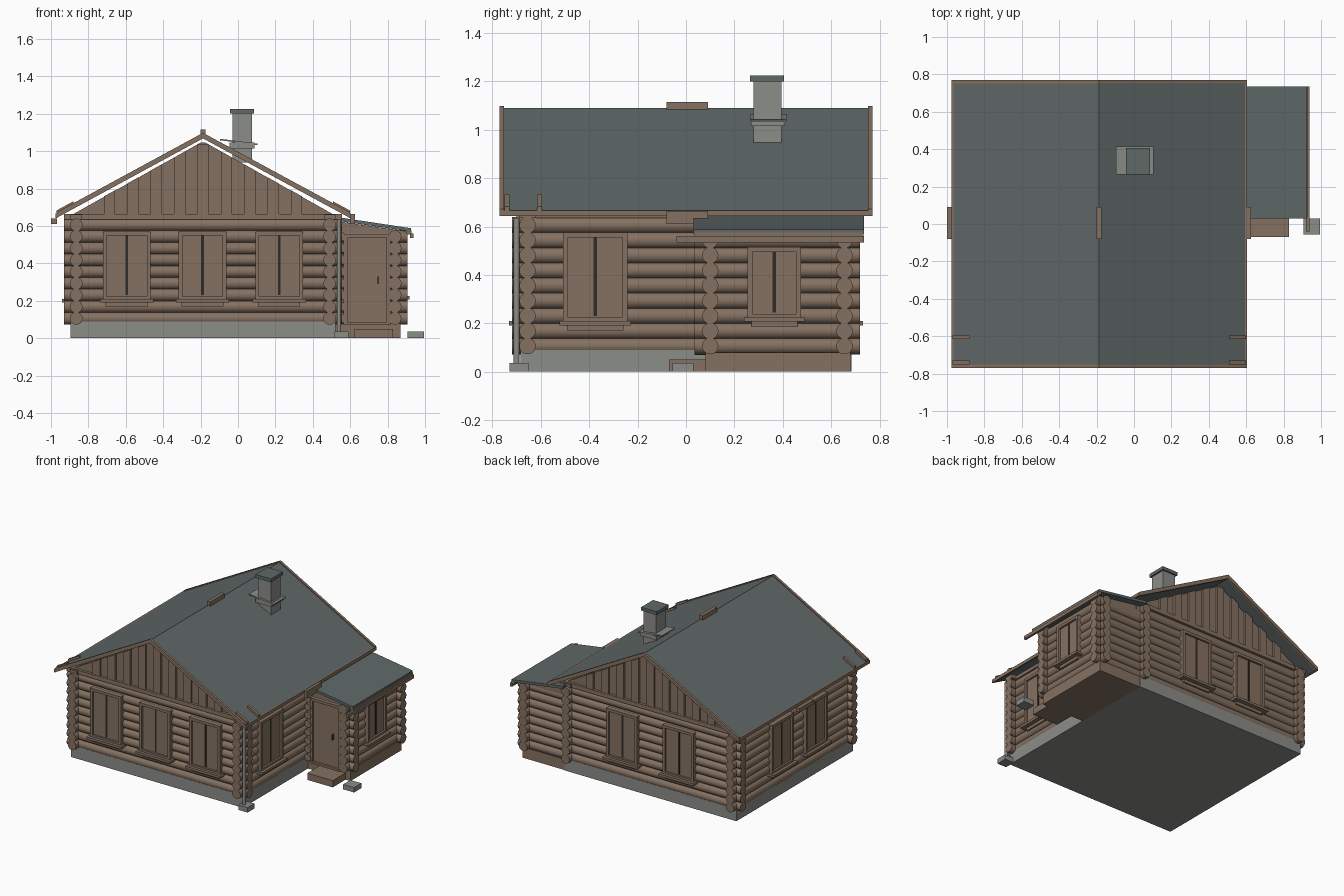
import bpy, bmesh
from mathutils import Vector, Matrix

cube = bpy.data.objects.get("Cube")
if cube:
    bpy.data.objects.remove(cube, do_unlink=True)


def material(name, rgb):
    m = bpy.data.materials.new(name)
    m.use_nodes = True
    m.diffuse_color = (*rgb, 1)
    m.node_tree.nodes["Principled BSDF"].inputs["Base Color"].default_value = (*rgb, 1)
    return m


WOOD = material("brown wood", (.235, .166, .12))
STONE = material("grey stone", (.26, .268, .248))
ROOF = material("slate roofing", (.118, .14, .14))
DARK = material("dark gap", (.03, .024, .02))
METAL = material("handle metal", (.05, .07, .06))


def finish(name, bm, mat, smooth=False):
    bmesh.ops.recalc_face_normals(bm, faces=bm.faces)
    mesh = bpy.data.meshes.new(name)
    bm.to_mesh(mesh)
    bm.free()
    mesh.materials.append(mat)
    ob = bpy.data.objects.new(name, mesh)
    bpy.context.collection.objects.link(ob)
    if smooth:
        bpy.ops.object.select_all(action='DESELECT')
        ob.select_set(True)
        bpy.context.view_layer.objects.active = ob
        bpy.ops.object.shade_smooth_by_angle(angle=.7)
    return ob


def boxes(name, mat, *spans):
    """Each span is x0, x1, y0, y1, z0, z1."""
    bm = bmesh.new()
    for x0, x1, y0, y1, z0, z1 in spans:
        size = Matrix.Diagonal((x1 - x0, y1 - y0, z1 - z0, 1))
        mid = Matrix.Translation(((x0 + x1) / 2, (y0 + y1) / 2, (z0 + z1) / 2))
        bmesh.ops.create_cube(bm, size=1, matrix=mid @ size)
    return finish(name, bm, mat)


def prisms(name, mat, profiles, y0, y1):
    """Extrude x-z outlines along y."""
    bm = bmesh.new()
    for pts in profiles:
        f = bm.faces.new([bm.verts.new((x, y0, z)) for x, z in pts])
        ext = bmesh.ops.extrude_face_region(bm, geom=[f])["geom"]
        verts = [v for v in ext if isinstance(v, bmesh.types.BMVert)]
        bmesh.ops.translate(bm, verts=verts, vec=(0, y1 - y0, 0))
    return finish(name, bm, mat)


STEP, FIRST, R = .0625, .106, .034


def logs(name, axis, pos, a, b, rows, r=R):
    """Stack of round logs along an axis, at the wall position pos."""
    bm = bmesh.new()
    turn = Vector((0, 0, 1)).rotation_difference(Vector(axis)).to_matrix().to_4x4()
    for i in range(rows):
        z = FIRST + i * STEP
        mid = ((a + b) / 2, pos, z) if axis[0] else (pos, (a + b) / 2, z)
        bmesh.ops.create_cone(bm, cap_ends=True, segments=16, radius1=r, radius2=r,
                              depth=b - a, matrix=Matrix.Translation(mid) @ turn)
    return finish(name, bm, WOOD, True)


X, Y = (1, 0, 0), (0, 1, 0)
WX0, WX1, WY = -.865, .49, .655      # main wall centre lines
AX, AY = .84, .1                     # annex wall centre lines
RIDGE = -.187

# Foundations, steps and splash blocks
boxes("foundation", STONE, (-.895, .52, -.685, .685, 0, .09))
boxes("annex_foundation", WOOD, (.52, .87, .08, .68, 0, .08))
boxes("door_step", WOOD, (.62, .83, -.07, .08, 0, .05))
boxes("splash_blocks", STONE, (.515, .59, -.73, -.65, 0, .037),
      (.905, .995, -.055, .03, 0, .037))

# Log walls
for side, sy in (("front", -1), ("back", 1)):
    logs(side + "_log_wall", X, sy * WY, -.93, .555, 9)
logs("right_log_wall", Y, WX0, -.72, .72, 9)
logs("left_log_wall", Y, WX1, -.72, .72, 9)
logs("annex_front_log_wall", X, AY, .5, .905, 8)
logs("annex_back_log_wall", X, WY, .5, .905, 8)
logs("annex_side_log_wall", Y, AX, .035, .72, 8)
logs("annex_corner_log_ends", Y, .548, .035, .11, 8, .026)

# Wall plates on top of the logs
boxes("wall_plates", WOOD,
      *[(-.93, .555, s * WY - .036, s * WY + .036, .635, .665) for s in (-1, 1)],
      *[(x - .03, x + .03, -.7, .7, .635, .66) for x in (WX0, WX1)])


# Gables with battens
def gable_z(x):
    return min(1.045, 1.052 - .555 * abs(x - RIDGE))


battens = []
for i in range(-4, 5):
    a, b = RIDGE + i * .125 - .03, RIDGE + i * .125 + .03
    battens.append([(a, .66), (b, .66), (b, gable_z(b)), (a, gable_z(a))])
outline = [(RIDGE - .7, .66), (RIDGE + .7, .66), (RIDGE + .014, 1.045), (RIDGE - .014, 1.045)]
for side, s in (("front", -1), ("back", 1)):
    prisms(side + "_gable", WOOD, [outline], s * .64, s * .672)
    prisms(side + "_gable_battens", WOOD, battens, s * .66, s * .688)

# Main roof with barge boards and fascias
E0, E1, EZ, PZ = -.97, .598, .665, 1.09


def chevron(up, down):
    return [(E0, EZ + up), (RIDGE, PZ + up), (E1, EZ + up),
            (E1, EZ - down), (RIDGE, PZ - down), (E0, EZ - down)]


prisms("main_roof", ROOF, [chevron(0, .018)], -.755, .755)
for side, s in (("front", -1), ("back", 1)):
    prisms(side + "_barge_board", WOOD, [chevron(.008, .022)], s * .752, s * .77)
boxes("eave_fascias", WOOD, (E0 - .006, E0 + .004, -.77, .77, .643, .667),
      (E1 - .004, E1 + .006, -.77, .77, .643, .667))
boxes("ridge_block", WOOD, (RIDGE - .013, RIDGE + .013, -.08, .09, 1.07, 1.115))
boxes("eave_blocks", WOOD, (-1, -.968, -.08, .09, .61, .64), (.598, .625, -.08, .09, .61, .665))

# Small hooks lying on the eaves
SLOPE = (PZ - EZ) / (E1 - RIDGE)
hooks = []
for edge, inner in ((E0, E0 + .09), (E1, E1 - .09)):
    rise = EZ + .09 * SLOPE
    hooks.append([(edge, EZ - .01), (inner, rise - .01), (inner, rise + .018), (edge, EZ + .018)])
for name, y in (("outer", -.75), ("inner", -.615)):
    prisms(name + "_eave_hooks", WOOD, hooks, y, y + .02)

# Annex roof and the infill above its walls
prisms("annex_roof", ROOF, [[(.5, .652), (.925, .588), (.925, .57), (.5, .632)]], .03, .735)
for side, y in (("front", AY), ("back", WY)):
    prisms("annex_" + side + "_infill", WOOD,
           [[(.5, .55), (.9, .55), (.9, .572), (.5, .63)]], y - .03, y + .03)
boxes("annex_eave_fascia", WOOD, (.9, .927, .035, .733, .555, .575),
      (.92, .937, -.04, .735, .535, .56))

# Chimney with cap and tilted flashing
boxes("chimney_shaft", STONE, (-.03, .075, .28, .395, .94, 1.2))
boxes("chimney_collar", STONE, (-.045, .088, .268, .41, 1.015, 1.045))
prisms("chimney_flashing", STONE, [[(-.095, 1.066), (.105, 1.04), (.105, 1.032), (-.095, 1.058)]],
       .265, .415)
boxes("chimney_cap", ROOF, (-.042, .086, .265, .405, 1.2, 1.225))

# Downpipe at the front corner
bm = bmesh.new()
bmesh.ops.create_cone(bm, cap_ends=True, segments=12, radius1=.012, radius2=.012, depth=.6,
                      matrix=Matrix.Translation((.54, -.7, .335)))
finish("downpipe", bm, STONE, True)


# Windows: frame, two leaves, dark middle gap and sill
def window(name, axis, wall, out, mid, z0, z1, width):
    def span(u0, u1, a, b, d0, d1):
        d = sorted((wall + out * d0, wall + out * d1))
        u = (mid + u0, mid + u1)
        return (*u, *d, a, b) if axis == X else (*d, *u, a, b)
    h, t = width / 2, .02
    boxes(name + "_leaves", WOOD, span(-h, h, z0, z1, 0, .04))
    boxes(name + "_gap", DARK, span(-.007, .007, z0 + t, z1 - t, .038, .043))
    boxes(name + "_frame", WOOD,
          span(-h, t - h, z0, z1, 0, .055), span(h - t, h, z0, z1, 0, .055),
          span(-h, h, z1 - t, z1, 0, .055), span(-h, h, z0, z0 + t * .7, 0, .055))
    boxes(name + "_sill", WOOD, span(-h - .015, h + .015, z0 - .018, z0, 0, .077),
          span(-h + .015, h - .015, z0 - .04, z0 - .018, 0, .045))


for i, x in enumerate((-.595, -.19, .22)):
    window(f"front_window_{i + 1}", X, -WY, -1, x, .21, .57, .255)
for i, x in enumerate((-.43, .035)):
    window(f"back_window_{i + 1}", X, WY, 1, x, .21, .57, .255)
for i, y in enumerate((-.23, .17)):
    window(f"right_window_{i + 1}", Y, WX0, -1, y, .21, .57, .255)
window("left_window", Y, WX1, 1, -.375, .21, .575, .265)
window("annex_window", Y, AX, 1, .365, .225, .515, .22)

# Door
boxes("door_leaf", WOOD, (.58, .8, .052, .1, .075, .54))
boxes("door_frame", WOOD, (.565, .585, .04, .1, .075, .555), (.795, .815, .04, .1, .075, .555),
      (.565, .815, .04, .1, .535, .555), (.565, .815, .035, .1, .07, .085))
boxes("door_handle", METAL, (.745, .755, .035, .055, .29, .33))
